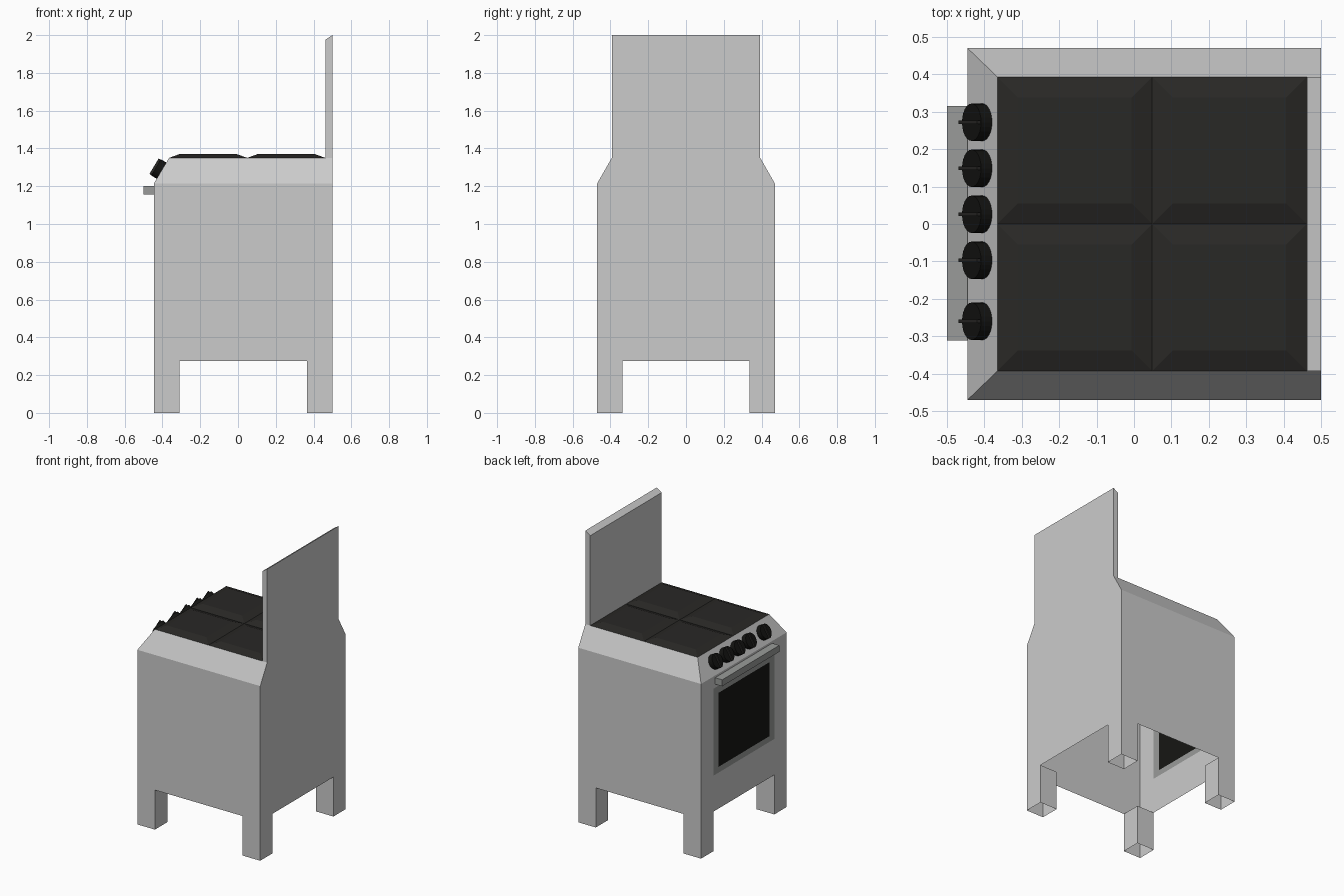
import bpy, bmesh, math
from mathutils import Vector

if "Cube" in bpy.data.objects:
    bpy.data.objects.remove(bpy.data.objects["Cube"])


def material(name, rgb):
    m = bpy.data.materials.new(name)
    m.diffuse_color = (*rgb, 1)
    m.use_nodes = True
    m.node_tree.nodes["Principled BSDF"].inputs["Base Color"].default_value = m.diffuse_color
    return m


BLACK = material("black_enamel", (0.022, 0.021, 0.019))
KNOB = material("knob_black", (0.007, 0.007, 0.006))
GLASS = material("dark_glass", (0.008, 0.008, 0.007))
TRIM = material("trim_grey", (0.32, 0.33, 0.32))


def build(name, polys, mat=None):
    """Make one object from a list of polygons, welding shared corners."""
    bm = bmesh.new()
    for p in polys:
        bm.faces.new([bm.verts.new(v) for v in p])
    bmesh.ops.remove_doubles(bm, verts=bm.verts, dist=1e-4)
    bmesh.ops.recalc_face_normals(bm, faces=bm.faces)
    me = bpy.data.meshes.new(name)
    bm.to_mesh(me)
    bm.free()
    if mat:
        me.materials.append(mat)
    ob = bpy.data.objects.new(name, me)
    bpy.context.collection.objects.link(ob)
    return ob


def box(name, lo, hi, mat=None):
    x, y, z = zip(lo, hi)
    c = lambda i, j, k: (x[i], y[j], z[k])
    return build(name, [
        [c(i, 0, 0), c(i, 1, 0), c(i, 1, 1), c(i, 0, 1)] for i in (0, 1)] + [
        [c(0, j, 0), c(1, j, 0), c(1, j, 1), c(0, j, 1)] for j in (0, 1)] + [
        [c(0, 0, k), c(1, 0, k), c(1, 1, k), c(0, 1, k)] for k in (0, 1)], mat)


# Main dimensions
X0, X1, Y = -0.445, 0.5, 0.47        # outer walls
TX, TY = -0.365, 0.393               # top rim
LEG, ARCH, SH, TOP = 0.135, 0.275, 1.215, 1.35
PX = 0.462                           # front of splashback


def arch(a, b, top):
    """Wall outline with a leg at each end."""
    return [(a, 0), (a + LEG, 0), (a + LEG, ARCH), (b - LEG, ARCH),
            (b - LEG, 0), (b, 0), (b, top), (a, top)]


# Body shell: open underneath, window opening in the door wall
FY, FZ0, FZ1 = 0.335, 0.525, 1.13
walls = []
for s in (-1, 1):
    walls.append([(u, s * Y, z) for u, z in arch(X0, X1, SH)])
    walls.append([(X0, s * Y, SH), (X1, s * Y, SH), (X1, s * TY, TOP),
                  (PX, s * TY, TOP), (TX, s * TY, TOP)])
    walls.append([(X0, s * Y, FZ0), (X0, s * FY, FZ0), (X0, s * FY, FZ1), (X0, s * Y, FZ1)])
walls.append([(X1, v, z) for v, z in arch(-Y, Y, SH)])
walls.append([(X1, -Y, SH), (X1, Y, SH), (X1, TY, TOP), (X1, -TY, TOP)])
walls.append([(X0, v, z) for v, z in arch(-Y, Y, FZ0)])
walls.append([(X0, -Y, FZ1), (X0, Y, FZ1), (X0, Y, SH), (X0, -Y, SH)])
walls.append([(X0, -Y, SH), (X0, Y, SH), (TX, TY, TOP), (TX, -TY, TOP)])

# Splashback with a sloping top edge
prof = [(X1, TOP), (PX, TOP), (PX, 1.975), (X1, 2.0)]
for s in (-1, 1):
    walls.append([(x, s * TY, z) for x, z in prof])
for (xa, za), (xb, zb) in zip(prof[1:], prof[2:] + prof[:1]):
    walls.append([(xa, -TY, za), (xa, TY, za), (xb, TY, zb), (xb, -TY, zb)])
build("stove_body", walls)

# Inner faces of the hollow legs
for i, (xo, xi) in enumerate([(X0, X0 + LEG), (X1, X1 - LEG)]):
    for s in (-1, 1):
        yo, yi = s * Y, s * (Y - LEG)
        build(f"leg_inner_{i}_{'left' if s > 0 else 'right'}", [
            [(xi, yo, 0), (xi, yi, 0), (xi, yi, ARCH), (xi, yo, ARCH)],
            [(xo, yi, 0), (xi, yi, 0), (xi, yi, ARCH), (xo, yi, ARCH)]])

# Oven door frame and glass, flush with the wall
GY, GZ0, GZ1 = 0.28, 0.565, 1.08
rect = lambda y, a, b: [(X0, -y, a), (X0, y, a), (X0, y, b), (X0, -y, b)]
outer, inner = rect(FY, FZ0, FZ1), rect(GY, GZ0, GZ1)
build("door_frame", [[outer[i], outer[(i + 1) % 4], inner[(i + 1) % 4], inner[i]]
                     for i in range(4)], TRIM)
build("door_glass", [inner], GLASS)

# Door handle
box("door_handle", (-0.5, -0.312, 1.155), (X0, 0.316, 1.2), TRIM)

# Four bevelled hob plates
MX, B = (TX + PX) / 2, 0.055
for i, (xa, xb) in enumerate([(TX, MX), (MX, PX)]):
    for j, (ya, yb) in enumerate([(-TY, 0), (0, TY)]):
        lo = [(xa, ya, TOP), (xb, ya, TOP), (xb, yb, TOP), (xa, yb, TOP)]
        hi = [(xa + B, ya + B, 1.37), (xb - B, ya + B, 1.37),
              (xb - B, yb - B, 1.37), (xa + B, yb - B, 1.37)]
        build(f"hob_plate_{i}_{j}", [hi] + [
            [lo[k], lo[(k + 1) % 4], hi[(k + 1) % 4], hi[k]] for k in range(4)], BLACK)

# Control knobs with a raised grip bar, square to the sloped panel
up = Vector((TX - X0, 0, TOP - SH)).normalized()
out = Vector((-up.z, 0, up.x))
side = Vector((0, 1, 0))
R, N, H = 0.05, 24, 0.034
for n, y in enumerate((0.272, 0.149, 0.026, -0.097, -0.26)):
    c = Vector(((X0 + TX) / 2, y, (SH + TOP) / 2))
    ring = lambda h: [c + out * h + R * (math.cos(a) * up + math.sin(a) * side)
                      for a in (2 * math.pi * k / N for k in range(N))]
    a, b = ring(0), ring(H)
    build(f"knob_{n}", [a, b] + [[a[k], a[(k + 1) % N], b[(k + 1) % N], b[k]]
                                 for k in range(N)], KNOB)
    bar = box(f"knob_grip_{n}", (-0.048, -0.005, H - 0.002), (0.048, 0.005, H + 0.012), BLACK)
    for v in bar.data.vertices:
        v.co = c + up * v.co.x + side * v.co.y + out * v.co.z
